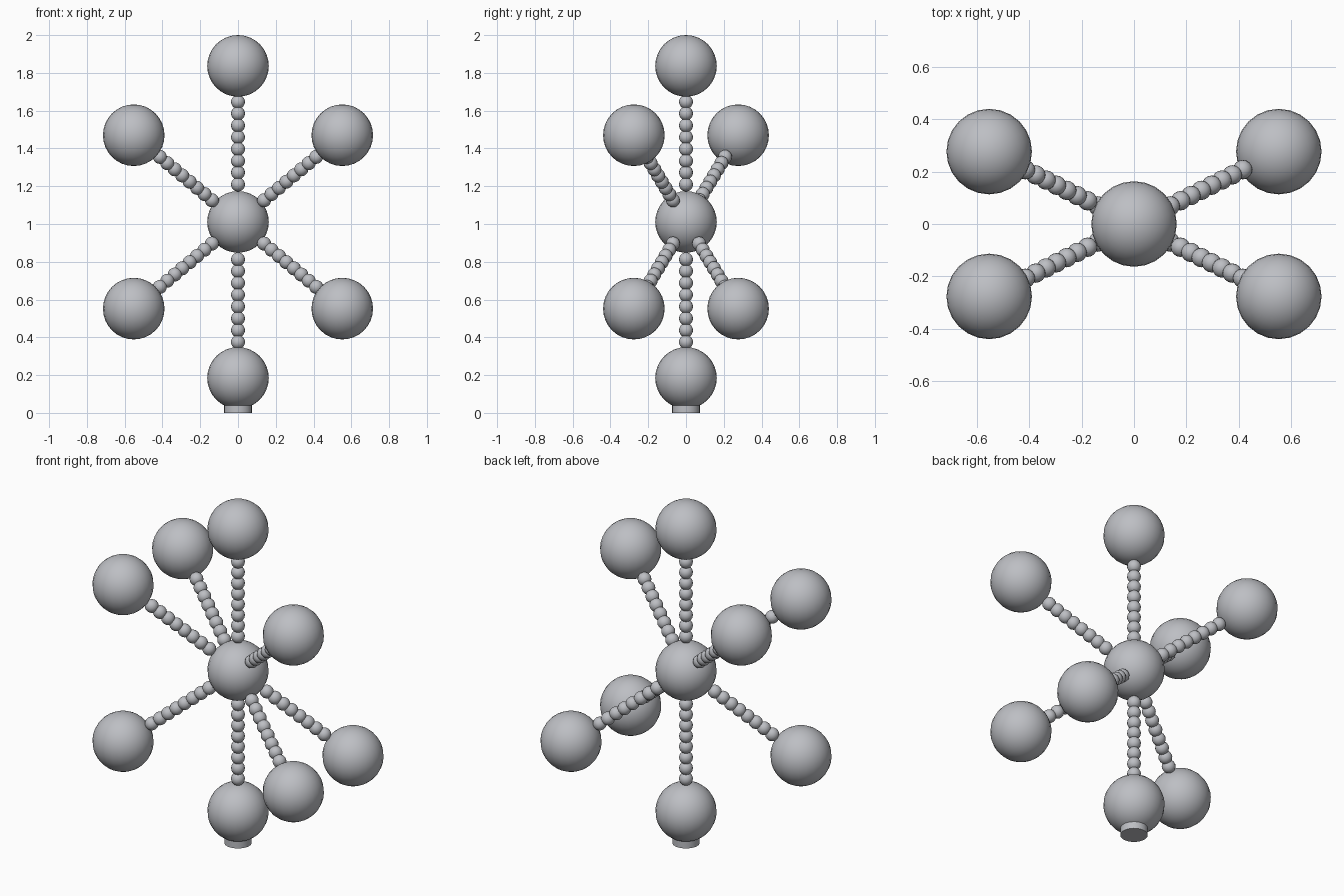
import bpy
import bmesh
from mathutils import Matrix, Vector

cube = bpy.data.objects.get("Cube")
if cube:
    bpy.data.objects.remove(cube, do_unlink=True)

# Single brushed steel colour
steel = bpy.data.materials.new("steel_grey")
steel.use_nodes = True
colour = (0.51, 0.52, 0.55, 1)
steel.diffuse_color = colour
steel.node_tree.nodes["Principled BSDF"].inputs["Base Color"].default_value = colour

BALL, BEAD = 0.163, 0.037
CENTRE = Vector((0, 0, 1.011))


def finish(name, bm):
    mesh = bpy.data.meshes.new(name)
    for face in bm.faces:
        face.smooth = len(face.verts) <= 4
    bm.to_mesh(mesh)
    bm.free()
    mesh.materials.append(steel)
    obj = bpy.data.objects.new(name, mesh)
    bpy.context.collection.objects.link(obj)
    return obj


def ball(name, centre):
    bm = bmesh.new()
    bmesh.ops.create_uvsphere(bm, u_segments=24, v_segments=16, radius=BALL,
                              matrix=Matrix.Translation(centre))
    finish(name, bm)


def beaded_arm(name, offset, start, end, count=8):
    bm = bmesh.new()
    for i in range(count):
        t = start + (end - start) * i / (count - 1)
        bmesh.ops.create_uvsphere(bm, u_segments=16, v_segments=10, radius=BEAD,
                                  matrix=Matrix.Translation(CENTRE + offset * t))
    finish(name, bm)


# Hub ball
ball("centre_ball", CENTRE)

# Vertical arms with their end balls
for label, sign in (("top", 1), ("bottom", -1)):
    offset = Vector((0, 0, sign * 0.826))
    ball(label + "_ball", CENTRE + offset)
    beaded_arm(label + "_arm", offset, 0.24, 0.77)

# Six slanted arms: both front pairs, and one at each level behind
corners = {
    "upper_front_left": (1, -1, 1),
    "upper_front_right": (-1, -1, 1),
    "lower_front_left": (1, -1, -1),
    "lower_front_right": (-1, -1, -1),
    "upper_back_right": (-1, 1, 1),
    "lower_back_left": (1, 1, -1),
}
for name, (sx, sy, sz) in corners.items():
    offset = Vector((sx * 0.552, sy * 0.276, sz * 0.459))
    ball(name + "_ball", CENTRE + offset)
    beaded_arm(name + "_arm", offset, 0.25, 0.75)

# Round foot under the bottom ball
bm = bmesh.new()
bmesh.ops.create_cone(bm, cap_ends=True, segments=32, radius1=0.073, radius2=0.073,
                      depth=0.07, matrix=Matrix.Translation((0, 0, 0.035)))
foot = finish("foot", bm)
for edge in foot.data.edges:
    low, high = (foot.data.vertices[v].co.z for v in edge.vertices)
    edge.use_edge_sharp = abs(low - high) < 0.01
